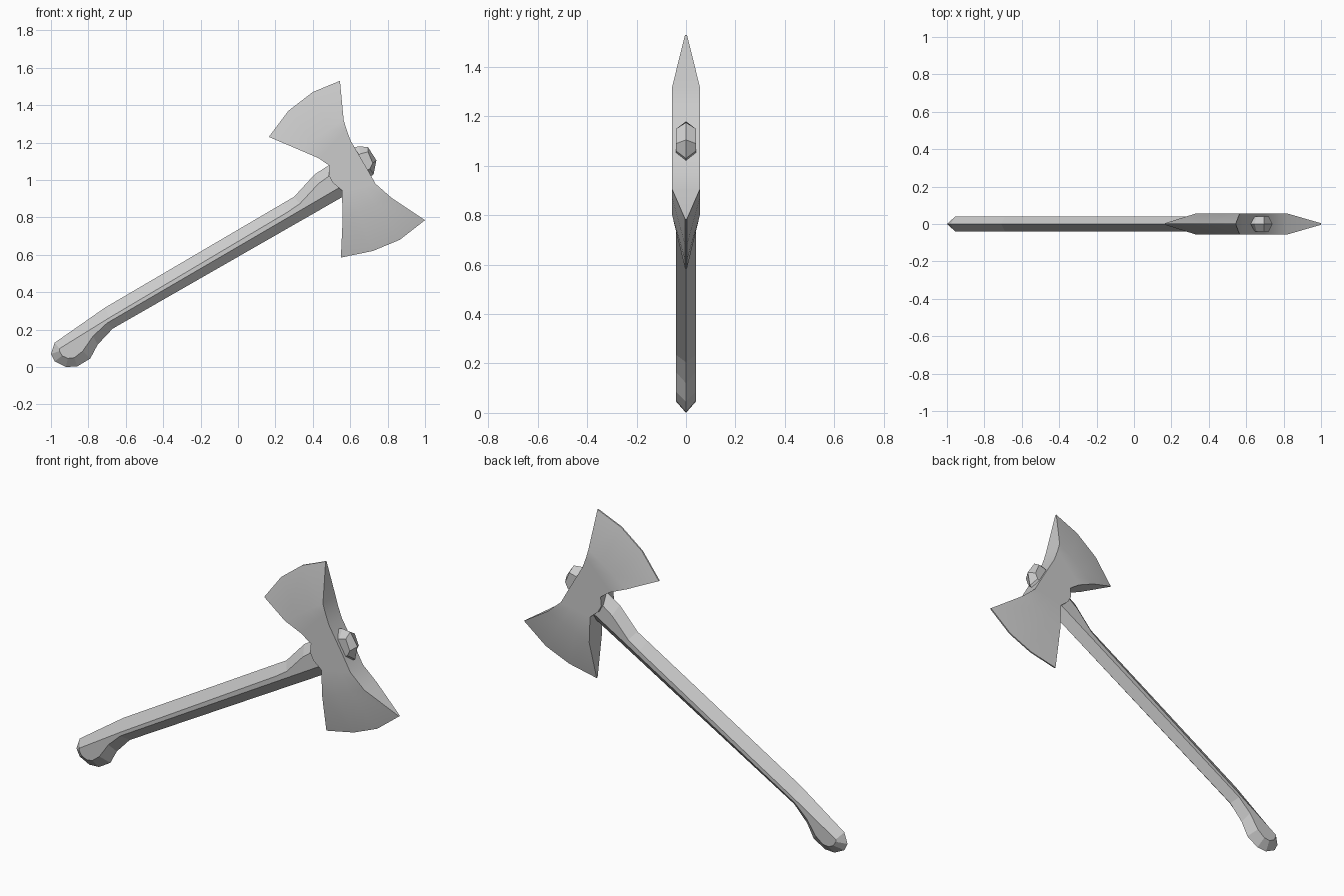
import bpy, bmesh
from math import radians

if "Cube" in bpy.data.objects:
    bpy.data.objects.remove(bpy.data.objects["Cube"])


def make_object(name, bm):
    bmesh.ops.recalc_face_normals(bm, faces=bm.faces)
    mesh = bpy.data.meshes.new(name)
    bm.to_mesh(mesh)
    bm.free()
    obj = bpy.data.objects.new(name, mesh)
    bpy.context.collection.objects.link(obj)
    return obj


# Handle: ridge outline on the centre plane paired with the flat side outline
# (ridge x, ridge z, side x, side z), running along the top then back below
HALF_HANDLE = 0.04
outline = [
    (-0.98, 0.13, -0.955, 0.098), (-0.71, 0.318, -0.69, 0.262),
    (0.24, 0.875, 0.26, 0.825), (0.30, 0.91, 0.33, 0.872),
    (0.41, 1.03, 0.43, 0.98), (0.48, 1.075, 0.50, 1.03),
    (0.60, 1.165, 0.60, 1.10), (0.645, 1.18, 0.655, 1.14),
    (0.695, 1.175, 0.695, 1.15), (0.74, 1.105, 0.72, 1.09),
    (0.725, 1.03, 0.705, 1.06), (0.56, 0.91, 0.54, 0.958),
    (-0.67, 0.205, -0.70, 0.235), (-0.75, 0.12, -0.775, 0.165),
    (-0.79, 0.045, -0.83, 0.085), (-0.86, 0.003, -0.875, 0.05),
    (-0.92, 0.0, -0.91, 0.046), (-0.98, 0.03, -0.94, 0.06),
    (-1.0, 0.07, -0.955, 0.085),
]
bm = bmesh.new()
ridge = [bm.verts.new((p[0], 0, p[1])) for p in outline]
n = len(outline)
for s in (-1, 1):
    side = [bm.verts.new((p[2], s * HALF_HANDLE, p[3])) for p in outline]
    bm.faces.new(side)
    for i in range(n):
        j = (i + 1) % n
        bm.faces.new((ridge[i], ridge[j], side[j], side[i]))
make_object("handle", bm)


# Double axe head: cross rows from the upper cutting edge to the lower one
def straight_row(left, right):
    return [tuple(a + (b - a) * k / 3 for a, b in zip(left, right)) for k in range(4)]


rows = [
    [(0.165, 1.23), (0.27, 1.37), (0.40, 1.47), (0.545, 1.53)],
    straight_row((0.33, 1.16), (0.565, 1.32)),
    straight_row((0.43, 1.117), (0.58, 1.27)),
    straight_row((0.49, 1.075), (0.602, 1.21)),
    straight_row((0.485, 1.025), (0.643, 1.14)),
    straight_row((0.507, 0.985), (0.69, 1.06)),
    straight_row((0.555, 0.945), (0.735, 0.98)),
    straight_row((0.56, 0.80), (0.82, 0.905)),
    [(0.55, 0.585), (0.72, 0.62), (0.865, 0.68), (1.0, 0.785)],
]
bm = bmesh.new()
sheets = []
for s in (-1, 1):
    sheet = []
    for r, row in enumerate(rows):
        y = s * (0.004 if r in (0, len(rows) - 1) else 0.056)
        sheet.append([bm.verts.new((x, y, z)) for x, z in row])
    sheets.append(sheet)
    for a, b in zip(sheet, sheet[1:]):
        for k in range(3):
            bm.faces.new((a[k], a[k + 1], b[k + 1], b[k]))

# Rim joining the two cheeks of the head
rims = [[r[0] for r in s] + s[-1][1:] + [r[-1] for r in s[-2::-1]] + s[0][2:0:-1]
        for s in sheets]
m = len(rims[0])
for i in range(m):
    j = (i + 1) % m
    bm.faces.new((rims[0][i], rims[0][j], rims[1][j], rims[1][i]))
head = make_object("axe_head", bm)

bpy.context.view_layer.objects.active = head
head.select_set(True)
bpy.ops.object.shade_smooth_by_angle(angle=radians(35))
